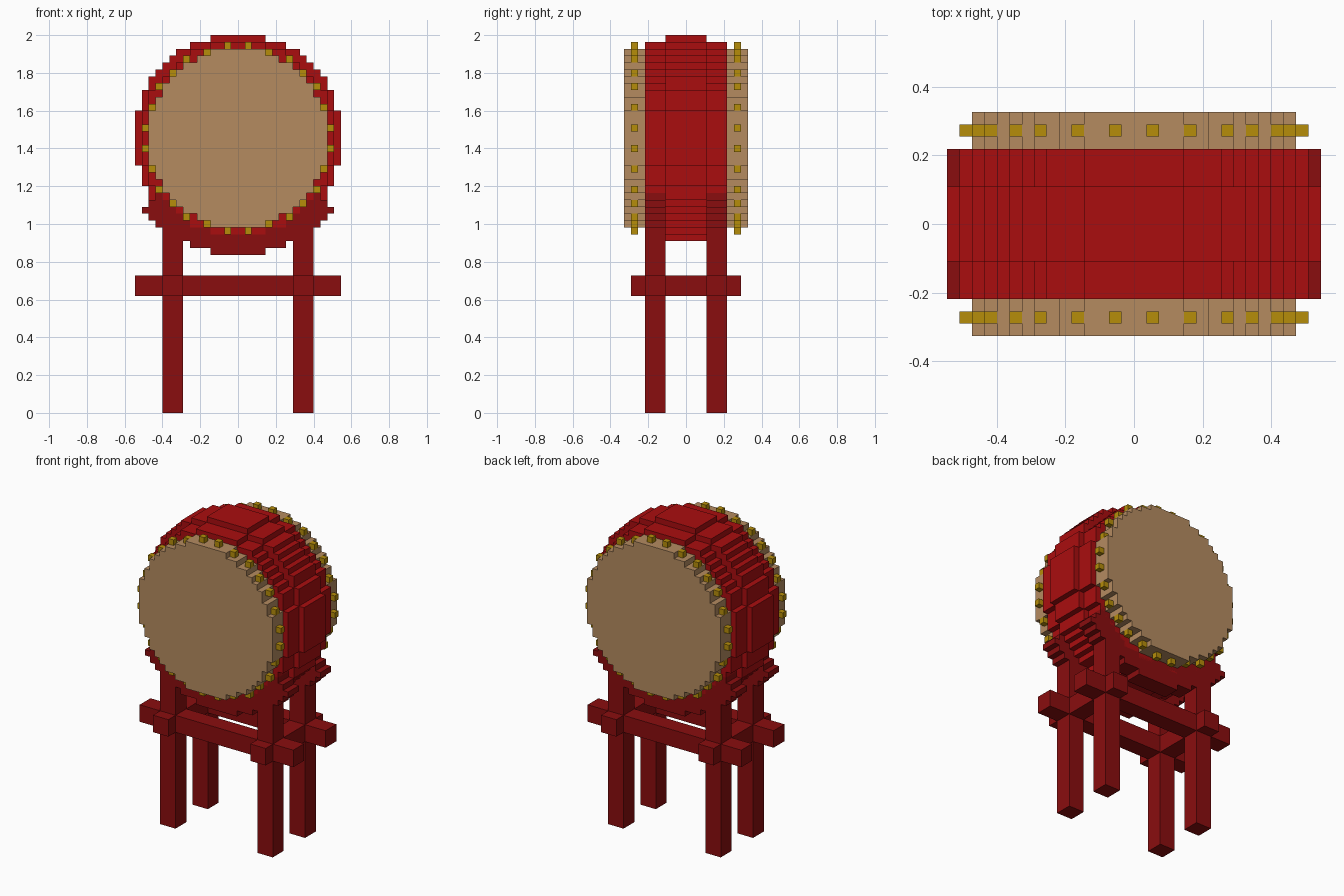
import bpy, bmesh, math

if "Cube" in bpy.data.objects:
    bpy.data.objects.remove(bpy.data.objects["Cube"], do_unlink=True)

U = 2 / 55          # one block; all measures below are in blocks
CZ = 40             # height of the drum's axis


def material(name, rgb):
    m = bpy.data.materials.new(name)
    m.diffuse_color = (*rgb, 1)
    m.use_nodes = True
    m.node_tree.nodes["Principled BSDF"].inputs["Base Color"].default_value = (*rgb, 1)
    return m


RED = material("bright red", (0.40, 0.004, 0.0048))
DARK = material("dark red", (0.255, 0.004, 0.0045))
SKIN = material("tan hide", (0.46, 0.26, 0.118))
GOLD = material("gold", (0.47, 0.27, 0.003))


def finish(name, bm, mat):
    bmesh.ops.recalc_face_normals(bm, faces=bm.faces)
    bmesh.ops.scale(bm, vec=(U, U, U), verts=bm.verts)
    me = bpy.data.meshes.new(name)
    bm.to_mesh(me)
    bm.free()
    me.materials.append(mat)
    bpy.context.collection.objects.link(bpy.data.objects.new(name, me))


def add_box(bm, x0, x1, y0, y1, z0, z1):
    vs = bmesh.ops.create_cube(bm, size=1)["verts"]
    bmesh.ops.scale(bm, vec=(x1 - x0, y1 - y0, z1 - z0), verts=vs)
    bmesh.ops.translate(bm, vec=((x0 + x1) / 2, (y0 + y1) / 2, (z0 + z1) / 2), verts=vs)


def box(name, mat, *size):
    bm = bmesh.new()
    add_box(bm, *size)
    finish(name, bm, mat)


def half_width(row, r2):
    """Blocks from the axis to the edge of a stepped circle in one row."""
    rest = r2 - 1.001 * (row + 0.5) ** 2
    return math.floor(math.sqrt(rest) + 0.5) if rest >= 0.25 else 0


def steps(widths):
    """Stair outline, bottom to top, from {row: half width}."""
    pts = []
    for row, w in sorted(widths.items()):
        for p in ((w, row), (w, row + 1)):
            if len(pts) > 1 and pts[-1][0] == pts[-2][0] == p[0]:
                pts.pop()
            if not pts or pts[-1] != p:
                pts.append(p)
    return pts


def extrude_half(name, mat, half, y0, y1):
    """Mirror a half outline in x and extrude it along y."""
    outline = half + [(-x, z) for x, z in reversed(half)]
    bm = bmesh.new()
    face = bm.faces.new([bm.verts.new((x, y0, z + CZ)) for x, z in outline])
    new = bmesh.ops.extrude_face_region(bm, geom=[face])["geom"]
    bmesh.ops.translate(bm, vec=(0, y1 - y0, 0),
                        verts=[v for v in new if isinstance(v, bmesh.types.BMVert)])
    finish(name, bm, mat)


def disc(r):
    return {row: half_width(row, (r + 0.13) ** 2) for row in range(-r, r)}


# Drum shell: wide middle band with a narrower band at each end, then the hides
extrude_half("shell_middle", RED, steps(disc(15)), -3, 3)

# Saddle: stepped arc hugging the underside of the shell, with radial ends
inner_all = disc(14)
outer, inner = {}, {}
for row in range(-17, -7):
    w = min(half_width(row, 292.7), math.floor(-(row + 0.5) / 0.72 + 0.5))
    outer[row] = w
    if row in inner_all:
        inner[row] = inner_all[row]
saddle = steps(outer) + steps(inner)[::-1]

for end, s in (("front", -1), ("back", 1)):
    extrude_half("shell_" + end, RED, steps(disc(14)), s * 3, s * 6)
    extrude_half("hide_" + end, SKIN, steps(disc(13)), s * 6, s * 9)
    extrude_half("saddle_" + end, DARK, saddle, s * 3, s * 6)

    # Ring of studs around the hide
    bm = bmesh.new()
    for k in range(28):
        a = math.radians((k + 0.5) * 360 / 28)
        x, z = math.floor(13.5 * math.cos(a)), math.floor(13.5 * math.sin(a)) + CZ
        y = min(s * 7, s * 8)
        add_box(bm, x, x + 1, y, y + 1, z, z + 1)
    finish("studs_" + end, bm, GOLD)

    # Stand: legs and long rail on this side
    ya, yb = sorted((s * 3, s * 6))
    box("long_rail_" + end, DARK, -15, 15, ya, yb, 17, 20)
    for side, t in (("left", 1), ("right", -1)):
        xa, xb = sorted((t * 8, t * 11))
        box(f"leg_{end}_{side}", DARK, xa, xb, ya, yb, 0, 28)

# Short rails joining front and back legs
for side, t in (("left", 1), ("right", -1)):
    xa, xb = sorted((t * 8, t * 11))
    box("short_rail_" + side, DARK, xa, xb, -8, 8, 17, 20)
